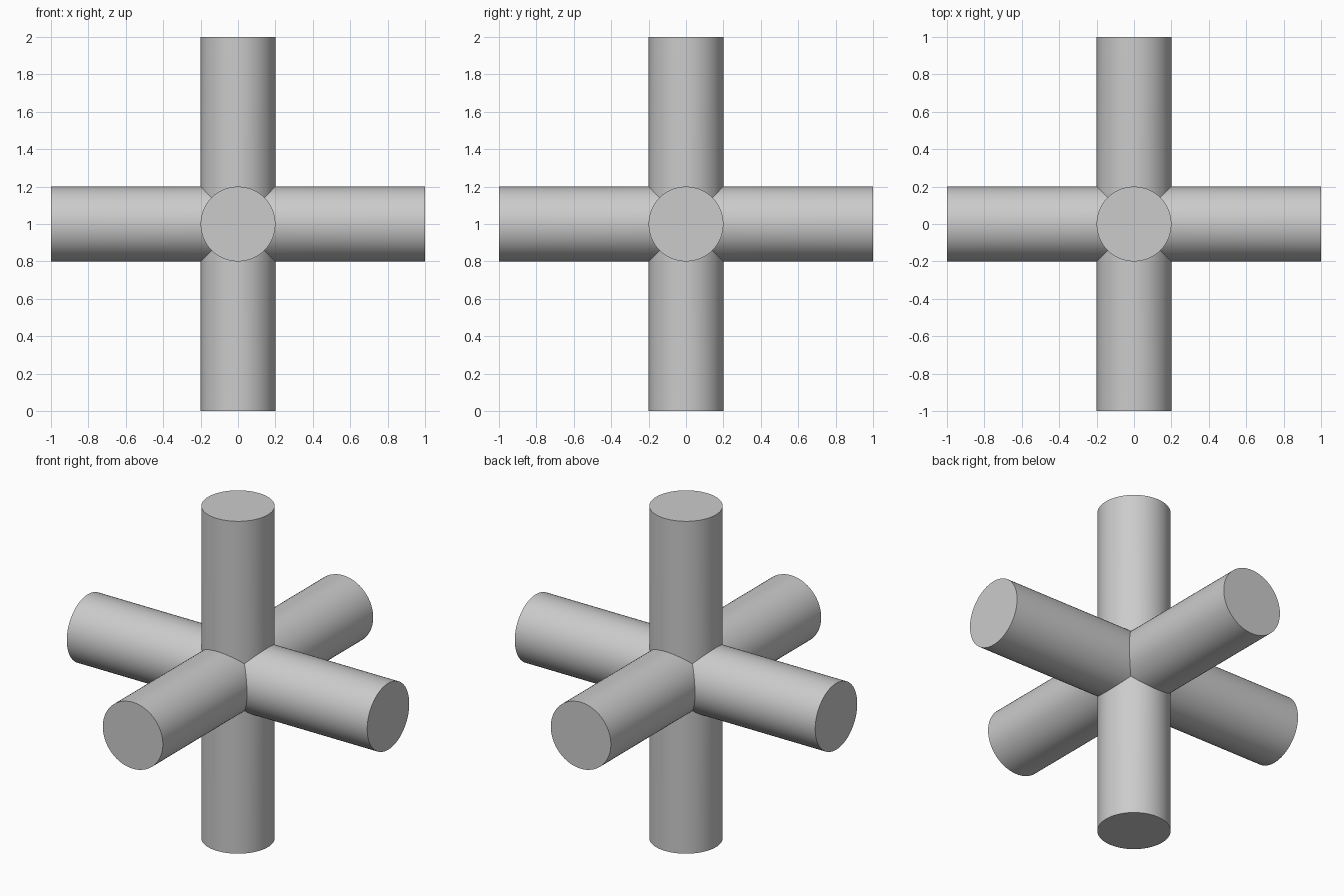
import bpy, bmesh, math
from mathutils import Vector

if "Cube" in bpy.data.objects:
    bpy.data.objects.remove(bpy.data.objects["Cube"])

RADIUS, REACH, SIDES = 0.2, 1.0, 64
CENTRE = Vector((0, 0, 1))

grey = bpy.data.materials.new("grey")
grey.diffuse_color = (0.6, 0.6, 0.6, 1)
grey.use_nodes = True
grey.node_tree.nodes["Principled BSDF"].inputs["Base Color"].default_value = grey.diffuse_color


def add_arm(bm, axis, sign):
    """One round arm, mitred at its root where it meets the neighbouring arms."""
    root, tip = [], []
    for i in range(SIDES):
        t = 2 * math.pi * i / SIDES
        a, b = RADIUS * math.cos(t), RADIUS * math.sin(t)
        for ring, h in ((root, max(abs(a), abs(b))), (tip, REACH)):
            p = Vector((0, 0, 0))
            p[axis], p[(axis + 1) % 3], p[(axis + 2) % 3] = sign * h, a, b
            ring.append(bm.verts.new(p + CENTRE))
    for i in range(SIDES):
        j = (i + 1) % SIDES
        wall = bm.faces.new((root[i], root[j], tip[j], tip[i]))
        wall.smooth = True
        # crisp edges at the mitre and the end cap
        for ring in (root, tip):
            bm.edges.get((ring[i], ring[j])).smooth = False
    bm.faces.new(tip)


# Six arms welded into one closed cross
bm = bmesh.new()
for axis in range(3):
    for sign in (-1, 1):
        add_arm(bm, axis, sign)
bmesh.ops.remove_doubles(bm, verts=bm.verts[:], dist=1e-4)
bmesh.ops.recalc_face_normals(bm, faces=bm.faces[:])

mesh = bpy.data.meshes.new("pipe_cross")
bm.to_mesh(mesh)
bm.free()
mesh.materials.append(grey)
cross = bpy.data.objects.new("pipe_cross", mesh)
bpy.context.collection.objects.link(cross)
